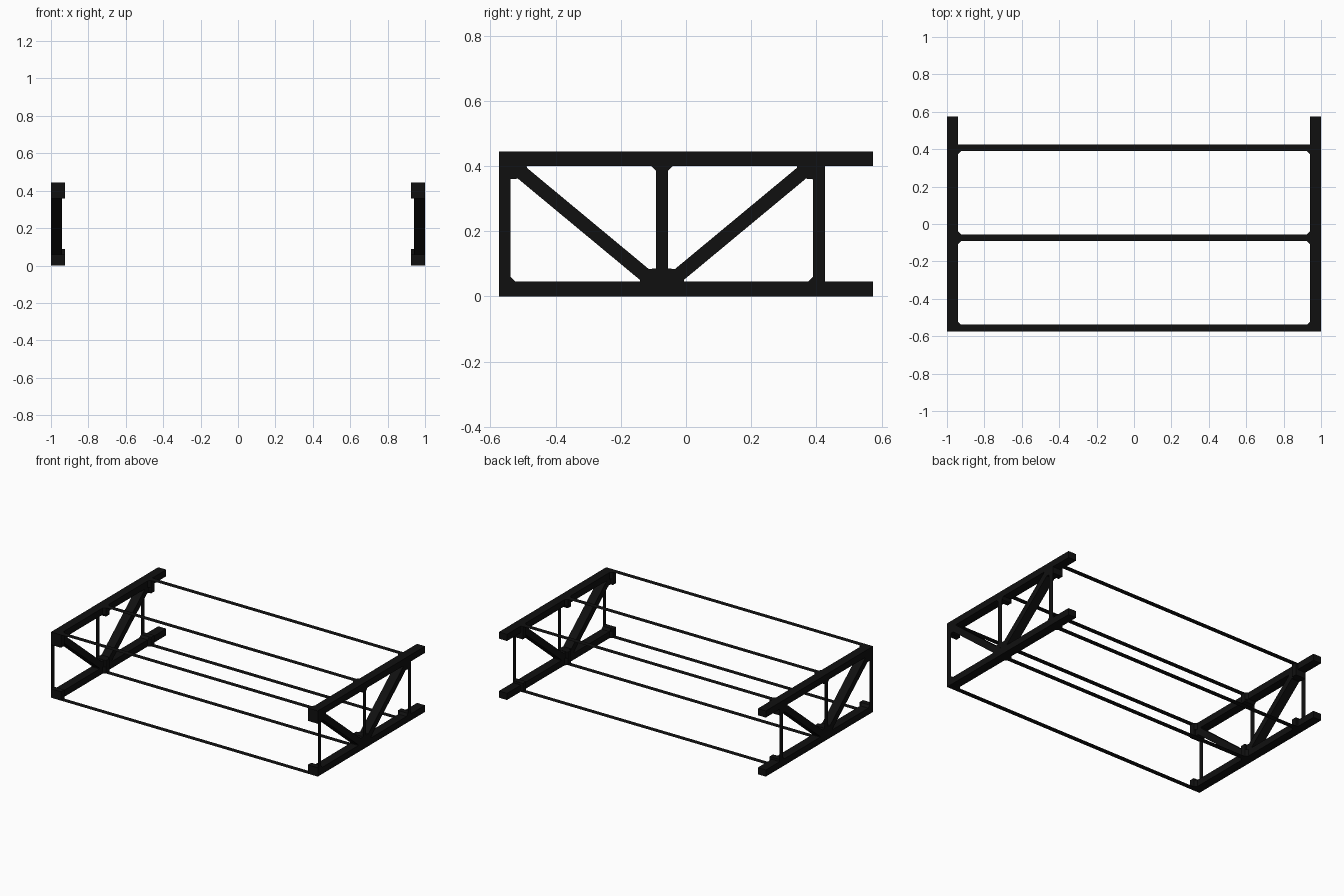
import bpy, bmesh
from mathutils import Vector

if "Cube" in bpy.data.objects:
    bpy.data.objects.remove(bpy.data.objects["Cube"])

H = 0.445            # overall height
B = 0.045            # rail height
XO, XI, XN = 1.0, 0.94, 0.925   # outer face, rail inner face, node inner face
YE = 0.574           # rail half length
W, C = 0.018, 0.015  # half width of thin strips, chamfer
YS = (-0.556, -0.074, 0.408)    # frame stations

black = bpy.data.materials.new("black_paint")
black.diffuse_color = (0.005, 0.005, 0.005, 1)
black.use_nodes = True
black.node_tree.nodes["Principled BSDF"].inputs["Base Color"].default_value = black.diffuse_color


def prism(name, base, offset=None, mirror=True):
    """Flat polygon, extruded by offset if given, optionally mirrored across x."""
    bm = bmesh.new()
    face = bm.faces.new([bm.verts.new(p) for p in base])
    if offset:
        ext = bmesh.ops.extrude_face_region(bm, geom=[face], use_keep_orig=True)
        verts = [g for g in ext["geom"] if isinstance(g, bmesh.types.BMVert)]
        bmesh.ops.translate(bm, verts=verts, vec=offset)
        bmesh.ops.recalc_face_normals(bm, faces=bm.faces)
    me = bpy.data.meshes.new(name)
    bm.to_mesh(me)
    bm.free()
    me.materials.append(black)
    ob = bpy.data.objects.new(name, me)
    bpy.context.collection.objects.link(ob)
    if mirror:
        ob.modifiers.new("Mirror", 'MIRROR').use_mirror_merge = False
    return ob


def side_prism(name, yz, x0=XI, x1=XO):
    return prism(name, [(x0, y, z) for y, z in yz], (x1 - x0, 0, 0))


def box(name, y0, y1, z0, z1, x0=XI):
    return side_prism(name, [(y0, z0), (y1, z0), (y1, z1), (y0, z1)], x0)


# Long side rails
box("bottom_rail", -YE, YE, 0, B)
box("top_rail", -YE, YE, H - B, H)

# Diagonal braces with wider chamfered collars at both ends
hub = Vector((YS[1], B / 2))
for label, y in (("front", YS[0]), ("back", YS[2])):
    top = Vector((y, H - B / 2))
    u = (top - hub).normalized()
    n = Vector((-u.y, u.x))
    h = 0.0215
    side_prism(label + "_brace", [hub + n * h, hub - n * h, top - n * h, top + n * h])
    for end, p, d in (("lower", hub, u), ("upper", top, -u)):
        k = h + C
        prof = [(0.01, -h), (0.055 - C, -k), (0.055, -k), (0.07, -h),
                (0.07, h), (0.055, k), (0.055 - C, k), (0.01, h)]
        pts = [p + d * a + n * b for a, b in prof]
        # keep collars inside the frame outline
        pts = [(max(-YE, min(YS[2] + W, q.x)), max(0, min(H, q.y))) for q in pts]
        side_prism(label + "_" + end + "_collar", pts)

# Stations: thin posts, cross strips and joint blocks
for i, y in enumerate(YS):
    label = ("front", "middle", "back")[i]
    a, b = y - W, y + W
    ca = a - (C if i > 0 else 0)     # chamfers only face inwards
    cb = b + (C if i < 2 else 0)
    prism(label + "_post", [(XO, a, B), (XO, b, B), (XO, b, H - B), (XO, a, H - B)])
    prism(label + "_top_strip",
          [(-XN, a, H), (XN, a, H), (XN, b, H), (-XN, b, H)], mirror=False)
    prism(label + "_bottom_strip",
          [(-XN, b, 0), (XN, b, 0), (XN, a, 0), (-XN, a, 0)], mirror=False)
    for end in ("bottom", "top"):
        flip = (lambda z: z) if end == "bottom" else (lambda z: H - z)
        name = label + "_" + end
        prism(name + "_joint", [(XI, ca, flip(0)), (XN, a, flip(0)),
                                (XN, b, flip(0)), (XI, cb, flip(0))],
              (0, 0, flip(B) - flip(0)))
        side_prism(name + "_gusset", [(ca, flip(B)), (a, flip(B + C)),
                                      (b, flip(B + C)), (cb, flip(B))], XI)
        # joints that carry a brace are taller
        tall = (end == "bottom") == (i == 1)
        box(name + "_joint_core", a, b, flip(0), flip(0.087 if tall else B + C), XN)
